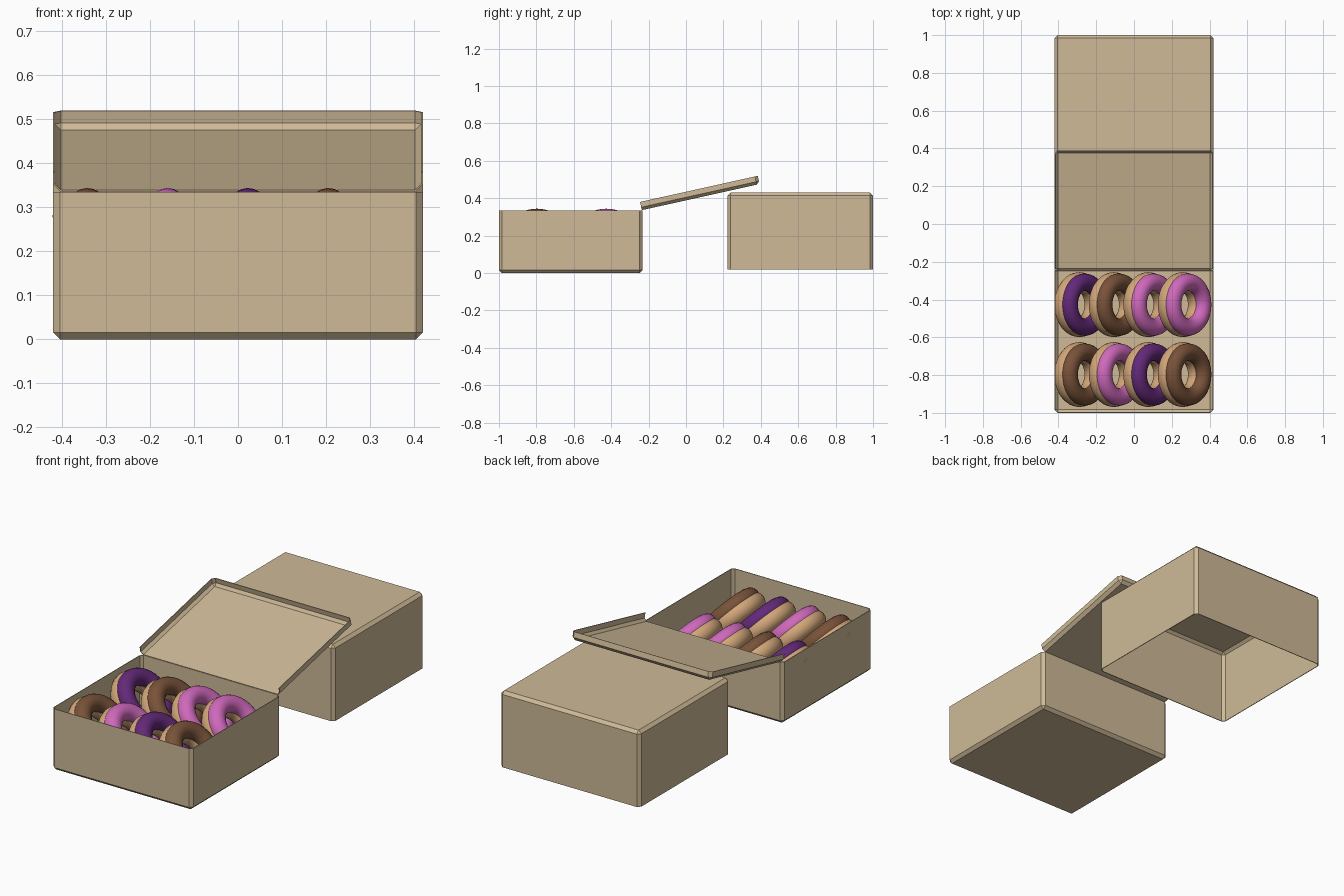
import bpy, bmesh, math
from mathutils import Matrix, Vector

if "Cube" in bpy.data.objects:
    bpy.data.objects.remove(bpy.data.objects["Cube"])


def material(name, rgb):
    m = bpy.data.materials.new(name)
    m.diffuse_color = (*rgb, 1)
    m.use_nodes = True
    m.node_tree.nodes["Principled BSDF"].inputs["Base Color"].default_value = m.diffuse_color
    return m


CARD = material("cardboard", (0.62, 0.49, 0.31))
DOUGH = material("dough", (0.64, 0.38, 0.19))
ICING = {
    "pink": material("pink_icing", (0.62, 0.14, 0.50)),
    "purple": material("purple_icing", (0.125, 0.022, 0.19)),
    "brown": material("chocolate_icing", (0.19, 0.085, 0.042)),
}


def finish(name, bm, mat, matrix):
    mesh = bpy.data.meshes.new(name)
    bm.to_mesh(mesh)
    bm.free()
    mesh.materials.append(mat)
    ob = bpy.data.objects.new(name, mesh)
    ob.matrix_world = matrix
    bpy.context.collection.objects.link(ob)
    return ob


def card_shell(name, lo, hi, open_sides, matrix=Matrix()):
    """Thin box with chamfered folds, open towards the given directions."""
    lo, hi = Vector(lo), Vector(hi)
    bm = bmesh.new()
    bmesh.ops.create_cube(bm, size=1)
    for v in bm.verts:
        v.co = Vector((lo[i] + (v.co[i] + 0.5) * (hi[i] - lo[i]) for i in range(3)))
    bm.normal_update()
    gone = [f for f in bm.faces
            if any(f.normal.dot(Vector(d)) > 0.9 for d in open_sides)]
    bmesh.ops.delete(bm, geom=gone, context='FACES')
    folds = [e for e in bm.edges if not e.is_boundary]
    bmesh.ops.bevel(bm, geom=folds, offset=0.016, segments=1, affect='EDGES')
    ob = finish(name, bm, CARD, matrix)
    mod = ob.modifiers.new("thickness", 'SOLIDIFY')
    mod.thickness = 0.004
    mod.offset = -1
    return ob


def torus(name, major, minor, mat, matrix, nu=36, nv=18):
    bm = bmesh.new()
    rings = []
    for i in range(nu):
        a = 2 * math.pi * i / nu
        ring = []
        for j in range(nv):
            b = 2 * math.pi * j / nv
            r = major + minor * math.cos(b)
            ring.append(bm.verts.new((r * math.cos(a), r * math.sin(a), minor * math.sin(b))))
        rings.append(ring)
    for i in range(nu):
        p, q = rings[i], rings[(i + 1) % nu]
        for j in range(nv):
            k = (j + 1) % nv
            bm.faces.new((p[j], q[j], q[k], p[k])).smooth = True
    return finish(name, bm, mat, matrix)


# Open box, its lid folded back on the hinge, and the closed box behind
card_shell("open_box", (-0.42, -1.0, 0), (0.42, -0.232, 0.335), [(0, 0, 1)])
hinge = Matrix.Translation((0, -0.236, 0.336)) @ Matrix.Rotation(math.radians(12.5), 4, 'X')
card_shell("open_lid", (-0.42, 0, 0), (0.42, 0.645, 0.045), [(0, 0, 1), (0, -1, 0)], hinge)
card_shell("closed_box", (-0.42, 0.222, 0.018), (0.42, 1.0, 0.43), [(0, 0, -1)])

# Two rows of leaning doughnuts
rows = {
    -0.797: ["brown", "pink", "purple", "brown"],
    -0.427: ["purple", "brown", "pink", "pink"],
}
lean = Matrix.Rotation(math.radians(48), 4, 'Y')
for r, (y, flavours) in enumerate(rows.items()):
    for c, flavour in enumerate(flavours):
        m = Matrix.Translation((-0.289 + 0.1825 * c, y, 0.186)) @ lean
        torus(f"doughnut_{r}_{c}", 0.119, 0.053, DOUGH, m)
        torus(f"icing_{r}_{c}", 0.119, 0.046, ICING[flavour],
              m @ Matrix.Translation((0, 0, 0.035)))
